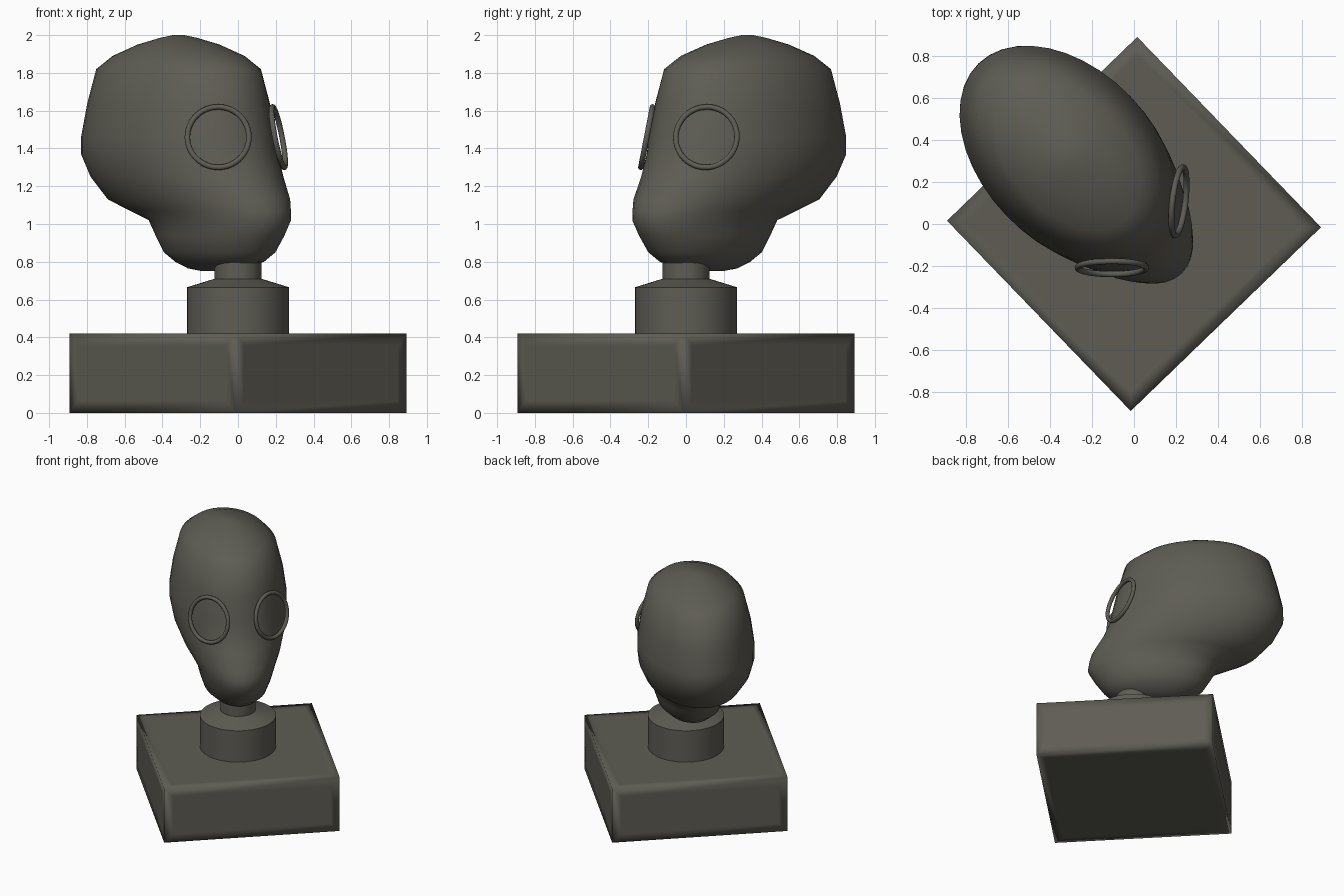
import bpy, bmesh, math
from mathutils import Vector, Matrix

if "Cube" in bpy.data.objects:
    bpy.data.objects.remove(bpy.data.objects["Cube"])

stone = bpy.data.materials.new("dark olive grey")
stone.diffuse_color = (0.112, 0.108, 0.088, 1)
stone.use_nodes = True
stone.node_tree.nodes["Principled BSDF"].inputs["Base Color"].default_value = stone.diffuse_color
TURN = math.radians(-46)  # turns local +x to the diagonal the face looks along


def finish(name, bm, sharp=None):
    bmesh.ops.recalc_face_normals(bm, faces=bm.faces)
    for f in bm.faces:
        f.smooth = True
    me = bpy.data.meshes.new(name)
    bm.to_mesh(me)
    bm.free()
    me.materials.append(stone)
    ob = bpy.data.objects.new(name, me)
    bpy.context.collection.objects.link(ob)
    if sharp:
        me.set_sharp_from_angle(angle=math.radians(sharp))
    return ob


def loft(name, rows, segs, sharp=None):
    """Stack of ellipses: (z, centre along face axis, half length, half width)."""
    bm = bmesh.new()
    rings = []
    for z, c, a, b in rows:
        rings.append([bm.verts.new((c + a * math.cos(t), b * math.sin(t), z))
                      for t in (2 * math.pi * i / segs for i in range(segs))])
    for lo, hi in zip(rings, rings[1:]):
        for i in range(segs):
            j = (i + 1) % segs
            bm.faces.new((lo[i], lo[j], hi[j], hi[i]))
    bm.faces.new(rings[0])
    bm.faces.new(rings[-1])
    ob = finish(name, bm, sharp)
    ob.rotation_euler.z = TURN
    return ob


# head: narrow jaw flowing into a long skull
loft("head", [
    (0.75, -0.17, 0.08, 0.06),
    (0.765, -0.16, 0.19, 0.11),
    (0.80, -0.14, 0.29, 0.17),
    (0.85, -0.14, 0.36, 0.22),
    (0.94, -0.137, 0.42, 0.25),
    (1.02, -0.138, 0.466, 0.27),
    (1.07, -0.21, 0.53, 0.30),
    (1.13, -0.297, 0.60, 0.34),
    (1.25, -0.389, 0.615, 0.39),
    (1.37, -0.445, 0.62, 0.41),
    (1.46, -0.453, 0.61, 0.41),
    (1.64, -0.453, 0.57, 0.385),
    (1.82, -0.453, 0.52, 0.34),
    (1.89, -0.453, 0.41, 0.28),
    (1.95, -0.453, 0.25, 0.18),
    (1.985, -0.453, 0.11, 0.09),
    (2.0, -0.453, 0.03, 0.03),
], 40)

# neck post with a wide collar
loft("neck", [
    (0.40, 0, 0.27, 0.27),
    (0.665, 0, 0.27, 0.27),
    (0.71, 0, 0.125, 0.125),
    (0.84, 0, 0.125, 0.125),
], 40, 40)

# plinth: square block with inset loops that soften its shading
bm = bmesh.new()
bmesh.ops.create_cube(bm, size=1, matrix=Matrix.Translation((0, 0, 0.21))
                      @ Matrix.Diagonal((1.26, 1.26, 0.42, 1)))
bmesh.ops.inset_individual(bm, faces=bm.faces[:], thickness=0.09)
finish("plinth", bm).rotation_euler.z = TURN


# eye rings
def eye_ring(name, centre, normal, major=0.163, minor=0.0145, segs=48, sides=12):
    bm = bmesh.new()
    grid = []
    for i in range(segs):
        t = 2 * math.pi * i / segs
        grid.append([])
        for k in range(sides):
            p = 2 * math.pi * k / sides
            r = major + minor * math.cos(p)
            grid[i].append(bm.verts.new((r * math.cos(t), r * math.sin(t), minor * math.sin(p))))
    for i in range(segs):
        for k in range(sides):
            n, m = (i + 1) % segs, (k + 1) % sides
            bm.faces.new((grid[i][k], grid[n][k], grid[n][m], grid[i][m]))
    ob = finish(name, bm)
    ob.location = centre
    ob.rotation_euler = Vector(normal).to_track_quat('Z', 'Y').to_euler()


eye_ring("right_eye_ring", (-0.105, -0.208, 1.46), (0.0, -0.98, 0.19))
eye_ring("left_eye_ring", (0.214, 0.108, 1.46), (0.97, -0.115, 0.19))
